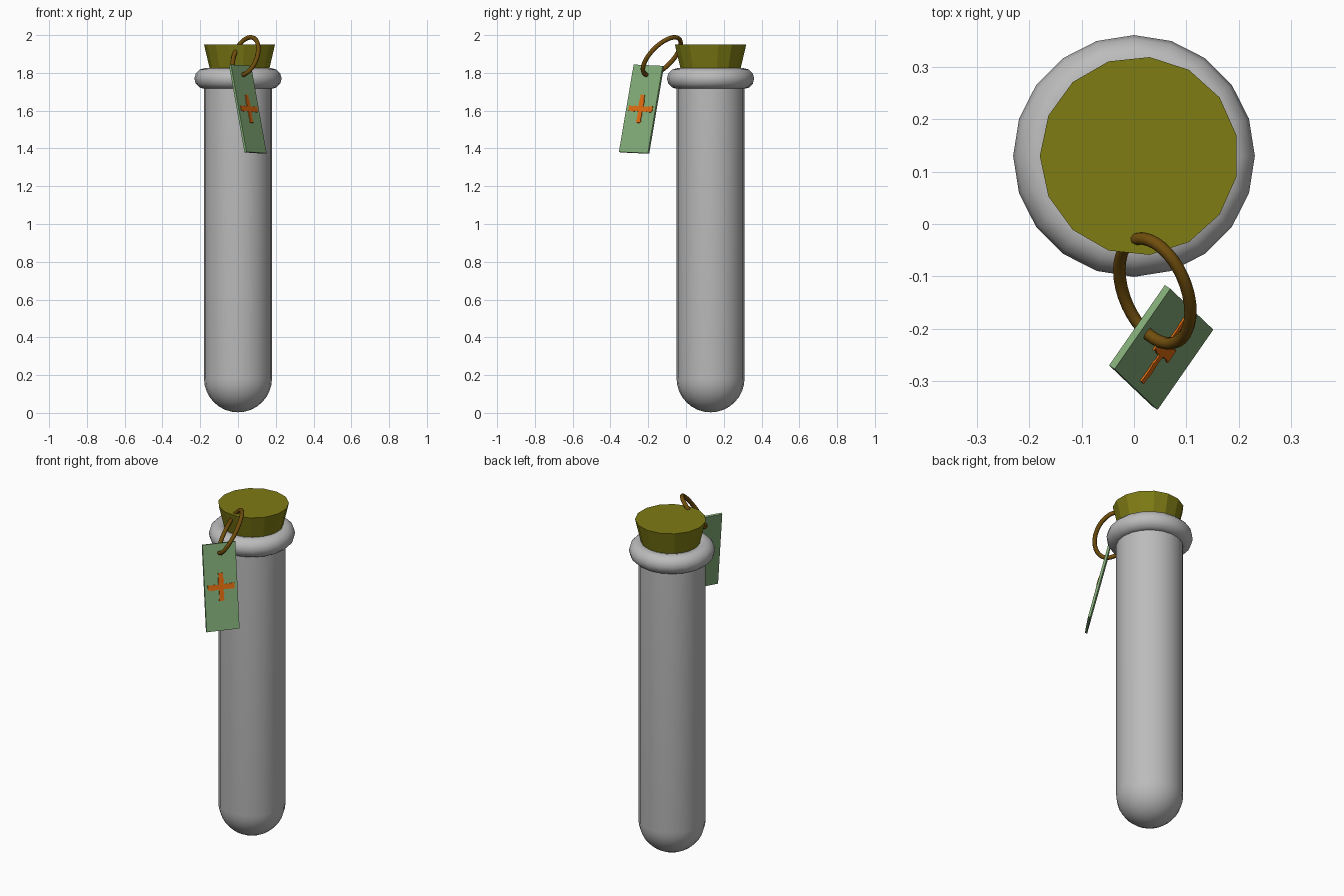
import bpy, bmesh, random
from math import sin, cos, pi, radians
from mathutils import Vector, Matrix

random.seed(4)
default = bpy.data.objects.get("Cube")
if default:
    bpy.data.objects.remove(default, do_unlink=True)


def material(name, rgb):
    mat = bpy.data.materials.new(name)
    mat.use_nodes = True
    mat.diffuse_color = (*rgb, 1)
    mat.node_tree.nodes["Principled BSDF"].inputs["Base Color"].default_value = (*rgb, 1)
    return mat


grey = material("grey glass", (0.5, 0.5, 0.5))
olive = material("olive cork", (0.21, 0.2, 0.007))
green = material("green card", (0.23, 0.42, 0.19))
orange = material("orange paint", (0.75, 0.15, 0.005))
brown = material("brown ring", (0.16, 0.075, 0.004))


def finish(obj, name, mat, angle=None):
    obj.name = name
    obj.data.materials.append(mat)
    if angle:
        bpy.ops.object.select_all(action="DESELECT")
        obj.select_set(True)
        bpy.context.view_layer.objects.active = obj
        bpy.ops.object.shade_smooth_by_angle(angle=radians(angle))
    return obj


def from_bmesh(bm, name, mat, matrix=Matrix(), angle=None):
    mesh = bpy.data.meshes.new(name)
    bmesh.ops.recalc_face_normals(bm, faces=bm.faces)
    bm.to_mesh(mesh)
    bm.free()
    obj = bpy.data.objects.new(name, mesh)
    bpy.context.collection.objects.link(obj)
    obj.matrix_world = matrix
    return finish(obj, name, mat, angle)


# Glass tube: a half-round bottom and a straight wall, spun around its axis
SIDES, RADIUS, AXIS_Y = 20, 0.18, 0.13
profile = [(RADIUS * sin(i * pi / 16), 0.183 - RADIUS * cos(i * pi / 16)) for i in range(9)]
profile.append((RADIUS, 1.77))
bm = bmesh.new()
verts = [bm.verts.new((r, 0, z)) for r, z in profile]
edges = [bm.edges.new(pair) for pair in zip(verts, verts[1:])]
bmesh.ops.spin(bm, geom=verts + edges, axis=(0, 0, 1), cent=(0, 0, 0),
               angle=2 * pi, steps=SIDES, use_duplicate=False)
bmesh.ops.remove_doubles(bm, verts=bm.verts, dist=0.0005)
from_bmesh(bm, "glass_tube", grey, Matrix.Translation((0, AXIS_Y, 0)), 50)

# Rounded rim
bpy.ops.mesh.primitive_torus_add(location=(0, AXIS_Y, 1.77), major_segments=SIDES,
                                 minor_segments=12, major_radius=0.176, minor_radius=0.055)
finish(bpy.context.object, "tube_rim", grey, 50)

# Tapered faceted cork
bpy.ops.mesh.primitive_cone_add(vertices=15, radius1=0.14, radius2=0.19, depth=0.21,
                                location=(0.01, AXIS_Y, 1.845), rotation=(0, 0, pi / 2))
finish(bpy.context.object, "cork", olive)

# Oval ring threaded through the cork and the tag
centre = Vector((0.04, -0.128, 1.888))
long_axis = Vector((0, 0.092, 0.092))
short_axis = Vector((0.068, -0.04, 0.04))
curve = bpy.data.curves.new("tag_ring", "CURVE")
curve.dimensions = "3D"
curve.bevel_depth = 0.012
curve.bevel_resolution = 2
steps = 36
spline = curve.splines.new("POLY")
spline.points.add(steps - 1)
spline.use_cyclic_u = True
for i, point in enumerate(spline.points):
    t = 2 * pi * i / steps
    point.co = (*(centre + long_axis * cos(t) + short_axis * sin(t)), 1)
    point.radius = 1
spline.use_smooth = True
ring = bpy.data.objects.new("tag_ring", curve)
bpy.context.collection.objects.link(ring)
curve.materials.append(brown)

# Hanging tag: local x across, local y up, local z out of its front
across = Vector((0.107, 0.154, -0.007)).normalized()
up = Vector((-0.078, 0.084, 0.462))
normal = across.cross(up).normalized()
up = normal.cross(across)
tag_frame = Matrix((across, up, normal)).transposed().to_4x4()
tag_frame.translation = (0.052, -0.236, 1.608)
bm = bmesh.new()
bmesh.ops.create_cube(bm, size=1)
bmesh.ops.scale(bm, vec=(0.187, 0.476, 0.013), verts=bm.verts)
from_bmesh(bm, "tag", green, tag_frame)

# Painted cross with slightly ragged edges
half, reach, notches = 0.014, 0.076, 6
bm = bmesh.new()
outline = []
for quarter in range(4):
    turn = Matrix.Rotation(quarter * pi / 2, 3, "Z")
    xs = [half + (reach - half) * i / notches for i in range(1, notches + 1)]
    arm = [(x, -half + random.uniform(-0.003, 0.003)) for x in xs]
    arm += [(x, half + random.uniform(-0.003, 0.003)) for x in reversed(xs)]
    arm.append((half, half))
    outline += [bm.verts.new(turn @ Vector((x, y, 0.006))) for x, y in arm]
face = bm.faces.new(outline)
extruded = bmesh.ops.extrude_face_region(bm, geom=[face])["geom"]
bmesh.ops.translate(bm, vec=(0, 0, 0.004),
                    verts=[g for g in extruded if isinstance(g, bmesh.types.BMVert)])
from_bmesh(bm, "tag_cross", orange, tag_frame)
